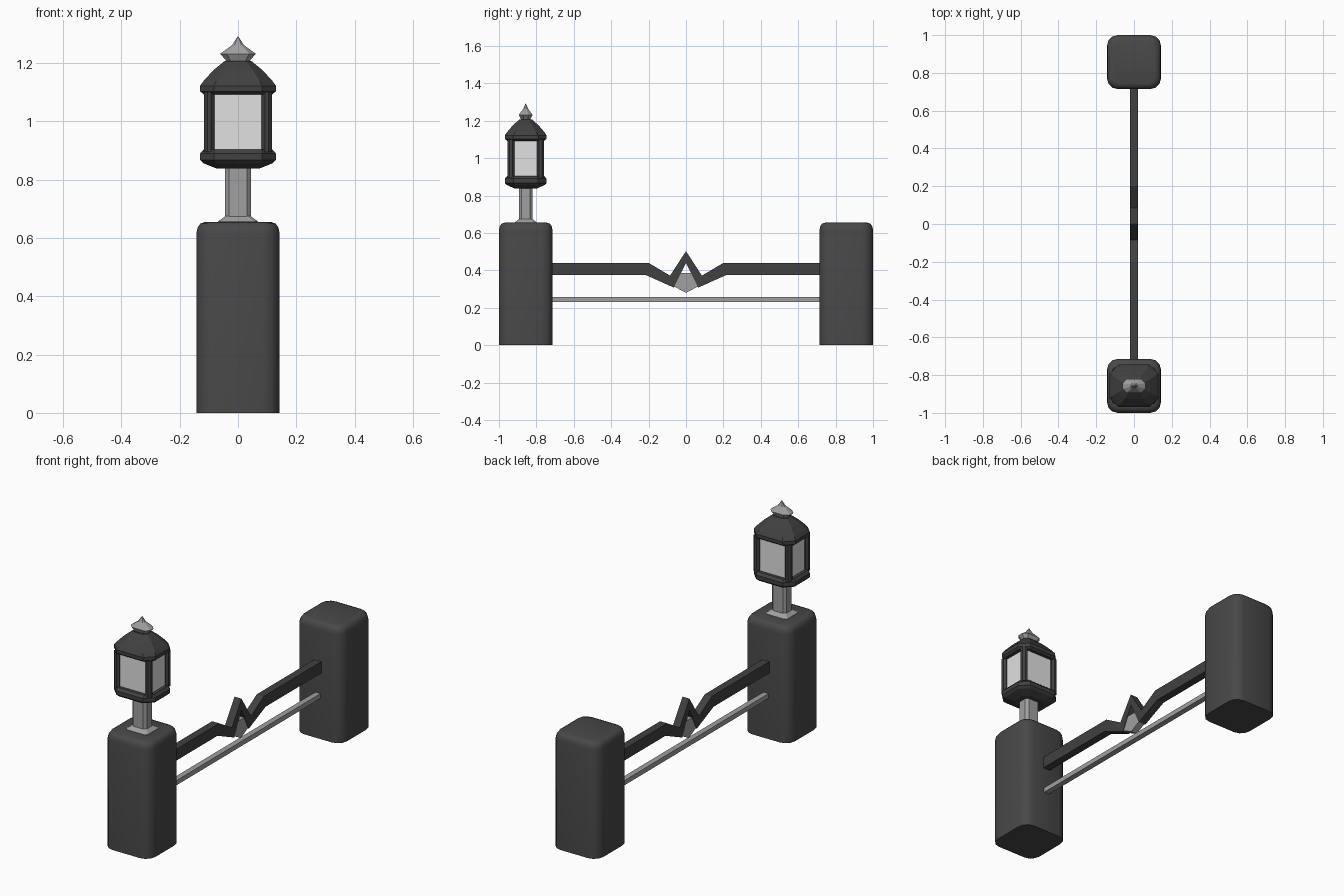
import bpy
import bmesh
from math import sin, cos, pi

if "Cube" in bpy.data.objects:
    bpy.data.objects.remove(bpy.data.objects["Cube"], do_unlink=True)


def material(name, v):
    m = bpy.data.materials.new(name)
    m.use_nodes = True
    m.diffuse_color = (v, v, v, 1)
    m.node_tree.nodes["Principled BSDF"].inputs["Base Color"].default_value = (v, v, v, 1)
    return m


stone = material("charcoal stone", 0.065)
iron = material("dark iron", 0.052)
steel = material("grey steel", 0.35)
glass = material("pale glass", 0.75)


def finish(name, bm, mat, loc=(0, 0, 0), smooth=False):
    bmesh.ops.recalc_face_normals(bm, faces=bm.faces)
    mesh = bpy.data.meshes.new(name)
    bm.to_mesh(mesh)
    bm.free()
    mesh.materials.append(mat)
    ob = bpy.data.objects.new(name, mesh)
    ob.location = loc
    bpy.context.collection.objects.link(ob)
    if smooth:
        bpy.ops.object.select_all(action="DESELECT")
        ob.select_set(True)
        bpy.context.view_layer.objects.active = ob
        bpy.ops.object.shade_smooth_by_angle(angle=pi / 4)
    return ob


def loft(name, rings, mat, loc=(0, 0, 0), seg=1, smooth=False):
    """Stack of rounded rectangles: (half x, half y, corner radius, z)."""
    bm = bmesh.new()
    loops = []
    for hx, hy, r, z in rings:
        loop = []
        for q, (sx, sy) in enumerate([(1, 1), (-1, 1), (-1, -1), (1, -1)]):
            for i in range(seg + 1):
                a = (q + i / seg) * pi / 2
                loop.append(bm.verts.new((sx * (hx - r) + r * cos(a),
                                          sy * (hy - r) + r * sin(a), z)))
        loops.append(loop)
    n = len(loops[0])
    for lo, hi in zip(loops, loops[1:]):
        for i in range(n):
            bm.faces.new((lo[i], lo[(i + 1) % n], hi[(i + 1) % n], hi[i]))
    bm.faces.new(loops[0])
    bm.faces.new(loops[-1])
    return finish(name, bm, mat, loc, smooth)


def plate(name, outline, half, mat):
    """Side outline (y, z) extruded across x."""
    bm = bmesh.new()
    face = bm.faces.new([bm.verts.new((-half, y, z)) for y, z in outline])
    ext = bmesh.ops.extrude_face_region(bm, geom=[face])
    verts = [e for e in ext["geom"] if isinstance(e, bmesh.types.BMVert)]
    bmesh.ops.translate(bm, verts=verts, vec=(2 * half, 0, 0))
    return finish(name, bm, mat)


# Pillars with rounded corners and softened tops
Y = 0.857
for name, y in (("front_pillar", -Y), ("back_pillar", Y)):
    loft(name, [(0.143, 0.143, 0.057, 0), (0.143, 0.143, 0.057, 0.615),
                (0.139, 0.139, 0.055, 0.635), (0.13, 0.13, 0.05, 0.649),
                (0.113, 0.113, 0.045, 0.655)], stone, (0, y, 0), 3, True)

# Upper rail with the zigzag centre, mirrored about the middle
top = [(-0.74, 0.44), (-0.2, 0.44), (-0.085, 0.372)]
low = [(-0.065, 0.308), (-0.215, 0.375), (-0.74, 0.375)]
flip = lambda pts: [(-y, z) for y, z in reversed(pts)]
plate("upper_rail", top + [(0, 0.503)] + flip(top) + flip(low) + [(0, 0.44)] + low,
      0.022, iron)

# Pointed ornament between the legs of the zigzag
side = [(-0.032, 0.385), (-0.066, 0.315)]
plate("rail_ornament", side + [(0, 0.28)] + flip(side), 0.019, steel)

# Lower rail
plate("lower_rail", [(-0.74, 0.23), (0.74, 0.23), (0.74, 0.257), (-0.74, 0.257)],
      0.016, steel)

# Lantern stem and its foot
P = (0, -Y, 0)
loft("stem_foot", [(0.068, 0.058, 0.012, 0.65), (0.068, 0.058, 0.012, 0.657),
                   (0.038, 0.03, 0.01, 0.679)], steel, P)
loft("lantern_stem", [(0.045, 0.036, 0.014, 0.655), (0.045, 0.036, 0.014, 0.85)],
     steel, P)

# Lantern base, glass, corner posts and roof
loft("lantern_base", [(0.075, 0.062, 0.03, 0.839), (0.118, 0.1, 0.045, 0.856),
                      (0.13, 0.112, 0.047, 0.868), (0.13, 0.112, 0.047, 0.89),
                      (0.118, 0.099, 0.036, 0.904)], iron, P)
loft("lantern_glass", [(0.1, 0.082, 0.02, 0.9), (0.1, 0.082, 0.02, 1.1)], glass, P)
for sx, wx in ((-1, "right"), (1, "left")):
    for sy, wy in ((-1, "front"), (1, "back")):
        loft(f"lantern_post_{wy}_{wx}", [(0.0175, 0.0185, 0.011, 0.895),
                                         (0.0175, 0.0185, 0.011, 1.1)],
             iron, (sx * 0.0985, sy * 0.0785 - Y, 0))
loft("lantern_roof", [(0.118, 0.099, 0.036, 1.093), (0.13, 0.112, 0.047, 1.103),
                      (0.13, 0.112, 0.047, 1.122), (0.118, 0.1, 0.044, 1.139),
                      (0.085, 0.069, 0.034, 1.175), (0.045, 0.033, 0.018, 1.208)],
     iron, P)

# Finial
loft("lantern_finial", [(0.038, 0.024, 0.014, 1.205), (0.061, 0.037, 0.022, 1.232),
                        (0.02, 0.014, 0.008, 1.262), (0.001, 0.001, 0.0005, 1.292)],
     steel, P)
